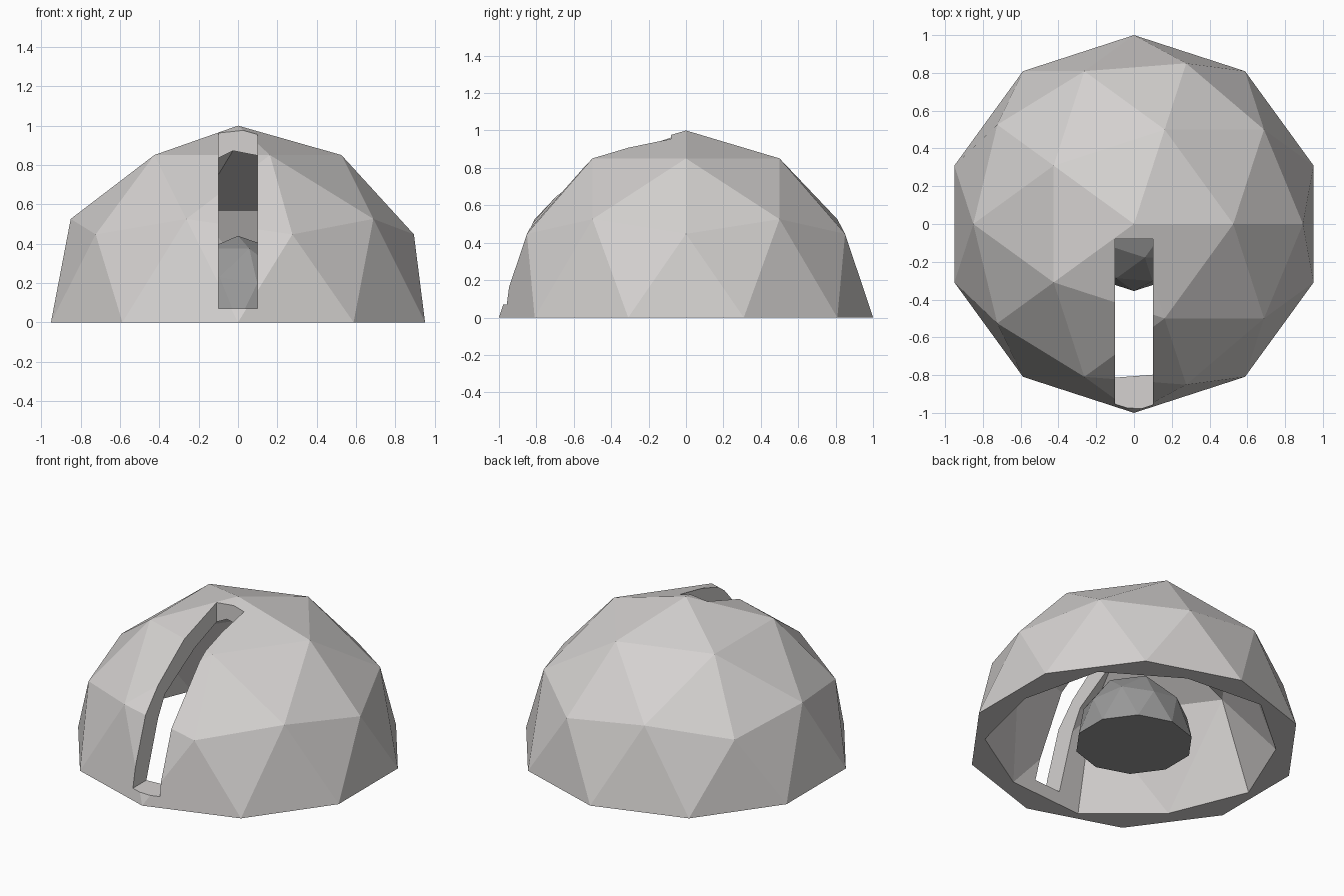
import bpy, bmesh

if "Cube" in bpy.data.objects:
    bpy.data.objects.remove(bpy.data.objects["Cube"])


def ball_bm():
    """Low-poly geodesic ball of radius 1 with a clean equator."""
    bm = bmesh.new()
    bmesh.ops.create_icosphere(bm, subdivisions=2, radius=1)
    for v in bm.verts:
        if abs(v.co.z) < 1e-3:
            v.co.z = 0
    return bm


def make_material(name, colour):
    mat = bpy.data.materials.new(name)
    mat.diffuse_color = (*colour, 1)
    mat.use_nodes = True
    mat.node_tree.nodes["Principled BSDF"].inputs["Base Color"].default_value = mat.diffuse_color
    return mat


def make_object(name, bm, mat=None):
    mesh = bpy.data.meshes.new(name)
    bm.to_mesh(mesh)
    bm.free()
    if mat:
        mesh.materials.append(mat)
    obj = bpy.data.objects.new(name, mesh)
    bpy.context.collection.objects.link(obj)
    return obj


shell_mat = make_material("warm_grey", (0.66, 0.64, 0.63))
dark_mat = make_material("dark_grey", (0.32, 0.32, 0.32))

# Dome shell: the lower half of the ball is pushed up inside the upper half
bm = ball_bm()
for v in bm.verts:
    z = v.co.z
    if z < -0.95:          # pole becomes the ceiling point
        v.co.z = 0.915
    elif z < -0.7:         # ring of five becomes the ceiling corners
        v.co = (v.co.x * 1.31, v.co.y * 1.31, 0.565)
    elif z < -0.1:         # ring of ten becomes the inner rim
        v.co.z = 0
shell = make_object("dome_shell", bm, shell_mat)

# Slot from near the top down the front
bm = bmesh.new()
bmesh.ops.create_cube(bm, size=1)
for v in bm.verts:
    v.co = (v.co.x * 0.2, -0.64 + v.co.y * 1.12, 0.67 + v.co.z * 1.2)
cutter = make_object("slot_cutter", bm, shell_mat)
cutter.hide_render = True
mod = shell.modifiers.new("slot", 'BOOLEAN')
mod.operation = 'DIFFERENCE'
mod.object = cutter
mod.solver = 'EXACT'
bpy.context.view_layer.update()
dg = bpy.context.evaluated_depsgraph_get()
cut_mesh = bpy.data.meshes.new_from_object(shell.evaluated_get(dg))
shell.modifiers.clear()
shell.data = cut_mesh
bpy.data.objects.remove(cutter)

# Small solid dome in the middle
bm = ball_bm()
bmesh.ops.delete(bm, geom=[v for v in bm.verts if v.co.z < -0.01], context='VERTS')
bmesh.ops.holes_fill(bm, edges=[e for e in bm.edges if e.is_boundary], sides=0)
for v in bm.verts:
    v.co = (v.co.x * 0.355, v.co.y * 0.355, v.co.z * 0.44)
bmesh.ops.recalc_face_normals(bm, faces=bm.faces)
make_object("inner_dome", bm, dark_mat)
